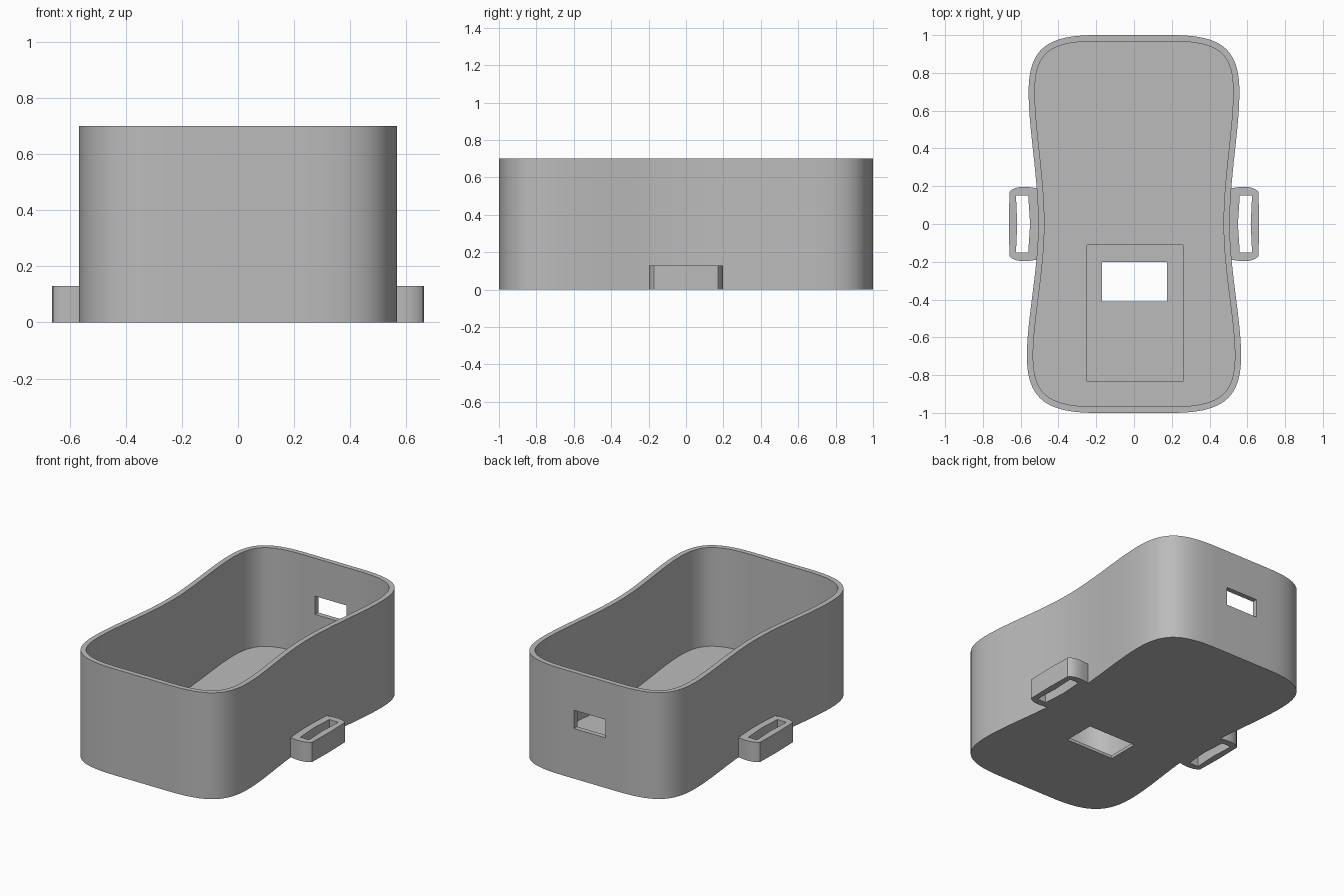
import bpy
import bmesh
import math
from mathutils import Vector

cube = bpy.data.objects.get("Cube")
if cube:
    bpy.data.objects.remove(cube, do_unlink=True)

HEIGHT, WALL, FLOOR, THIN = 0.70, 0.033, 0.05, 0.02

grey = bpy.data.materials.new("plain grey")
grey.use_nodes = True
colour = (0.5, 0.5, 0.5, 1)
grey.diffuse_color = colour
grey.node_tree.nodes["Principled BSDF"].inputs["Base Color"].default_value = colour


def bezier(a, b, c, d, steps):
    """Points along a cubic curve, leaving out the last one."""
    for i in range(steps):
        t = i / steps
        u = 1 - t
        yield (Vector(a) * u**3 + Vector(b) * 3 * u * u * t
               + Vector(c) * 3 * u * t * t + Vector(d) * t**3)


def quarter(width):
    """Quarter of the waisted outline, from the end middle to the waist."""
    pts = [Vector((0, 1))]
    pts += bezier((0.2, 1), (0.46, 1), (width, 0.93), (width, 0.7), 20)
    pts += bezier((width, 0.7), (width, 0.5), (0.507, 0.25), (0.507, 0), 20)
    return pts


def waisted_outline():
    back, front = quarter(0.558), quarter(0.567)
    right = back + [Vector((0.507, 0))] + [Vector((p.x, -p.y)) for p in reversed(front)]
    return right + [Vector((-p.x, p.y)) for p in reversed(right[1:-1])]


def inset(points, distance):
    result = []
    for i, p in enumerate(points):
        along = (points[(i + 1) % len(points)] - points[i - 1]).normalized()
        result.append(p + Vector((along.y, -along.x)) * distance)
    return result


def prism(name, outline, bottom, top):
    bm = bmesh.new()
    base = bm.faces.new([bm.verts.new((p[0], p[1], bottom)) for p in outline])
    extruded = bmesh.ops.extrude_face_region(bm, geom=[base])["geom"]
    moved = [v for v in extruded if isinstance(v, bmesh.types.BMVert)]
    bmesh.ops.translate(bm, verts=moved, vec=(0, 0, top - bottom))
    bmesh.ops.recalc_face_normals(bm, faces=bm.faces)
    mesh = bpy.data.meshes.new(name)
    bm.to_mesh(mesh)
    bm.free()
    mesh.materials.append(grey)
    obj = bpy.data.objects.new(name, mesh)
    bpy.context.collection.objects.link(obj)
    return obj


def block(name, x0, x1, y0, y1, z0, z1):
    return prism(name, [(x0, y0), (x1, y0), (x1, y1), (x0, y1)], z0, z1)


def cut(obj, cutter):
    """Subtract the cutter, then remove it."""
    mod = obj.modifiers.new("cut", 'BOOLEAN')
    mod.operation, mod.solver, mod.object = 'DIFFERENCE', 'EXACT', cutter
    bpy.context.view_layer.objects.active = obj
    bpy.ops.object.modifier_apply(modifier=mod.name)
    bpy.data.objects.remove(cutter, do_unlink=True)


def smooth(obj):
    bpy.ops.object.select_all(action='DESELECT')
    obj.select_set(True)
    bpy.context.view_layer.objects.active = obj
    bpy.ops.object.shade_smooth_by_angle(angle=math.radians(30))


# Open waisted case
outline = waisted_outline()
case = prism("case", outline, 0, HEIGHT)
cut(case, prism("cavity", inset(outline, WALL), FLOOR, HEIGHT + 0.1))

# Floor pocket, floor opening and back window
cut(case, block("floor_pocket", -0.25, 0.26, -0.835, -0.11, THIN, 0.2))
cut(case, block("floor_opening", -0.17, 0.175, -0.41, -0.2, -0.1, 0.2))
cut(case, block("back_window", -0.115, 0.115, 0.9, 1.1, 0.33, 0.45))
smooth(case)

# Slotted strap loops on both sides
loop_half = [(0.49, 0.185), (0.52, 0.19), (0.56, 0.196), (0.59, 0.197),
             (0.62, 0.193), (0.645, 0.183), (0.659, 0.17), (0.663, 0)]
slot_half = [(0.56, 0.152), (0.625, 0.152), (0.618, 0)]
for name, side in (("left_strap_loop", 1), ("right_strap_loop", -1)):
    def ring(half):
        pts = half + [(x, -y) for x, y in reversed(half[:-1])]
        return [(side * x, y) for x, y in pts]
    loop = prism(name, ring(loop_half), 0, 0.13)
    cut(loop, prism("slot", ring(slot_half) + [(side * 0.55, 0)], -0.1, 0.2))
    smooth(loop)
